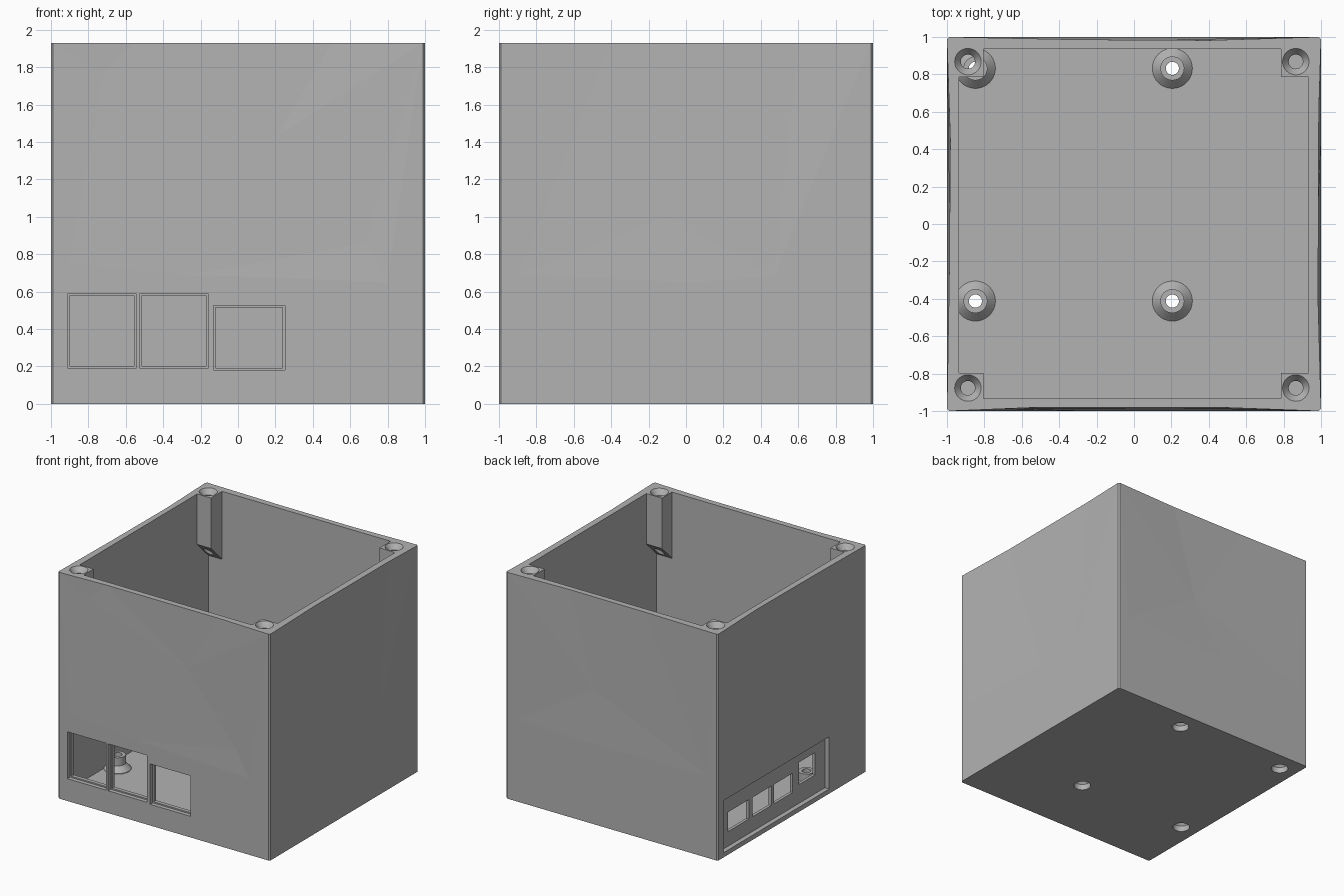
import bpy, bmesh, math
from mathutils import Vector
from mathutils.geometry import delaunay_2d_cdt

if "Cube" in bpy.data.objects:
    bpy.data.objects.remove(bpy.data.objects["Cube"])

H = 1.93       # box height
CH = 0.988     # panel half width (tiny corner chamfer)

grey = bpy.data.materials.new("plain grey")
grey.diffuse_color = (0.45, 0.45, 0.45, 1)
grey.use_nodes = True
grey.node_tree.nodes["Principled BSDF"].inputs["Base Color"].default_value = grey.diffuse_color


def finish(bm, name):
    bmesh.ops.recalc_face_normals(bm, faces=bm.faces)
    me = bpy.data.meshes.new(name)
    bm.to_mesh(me)
    bm.free()
    ob = bpy.data.objects.new(name, me)
    bpy.context.collection.objects.link(ob)
    me.materials.append(grey)
    return ob


def add_box(bm, x0, x1, y0, y1, z0, z1):
    vs = bmesh.ops.create_cube(bm, size=1)["verts"]
    for v in vs:
        v.co = Vector((x1 if v.co.x > 0 else x0, y1 if v.co.y > 0 else y0, z1 if v.co.z > 0 else z0))
    return vs


def add_lathe(bm, cx, cy, profile, n=40):
    """Closed solid of revolution; profile is (radius, z) from bottom to top."""
    rings = [[bm.verts.new((cx + r * math.cos(2 * math.pi * i / n),
                            cy + r * math.sin(2 * math.pi * i / n), z)) for i in range(n)]
             for r, z in profile]
    for a, b in zip(rings, rings[1:]):
        for i in range(n):
            j = (i + 1) % n
            bm.faces.new((a[i], a[j], b[j], b[i]))
    bm.faces.new(rings[0][::-1])
    bm.faces.new(rings[-1])


def boolean(target, tool, op):
    m = target.modifiers.new("bool", "BOOLEAN")
    m.object, m.operation, m.solver = tool, op, "EXACT"
    bpy.context.view_layer.objects.active = target
    bpy.ops.object.modifier_apply(modifier=m.name)
    bpy.data.objects.remove(tool, do_unlink=True)


# Outer block: four gently dented, faceted panels
# (top edge points as (u, depth), inner points as (u, z, depth))
panels = [
    ([(0.5, .018), (-0.55, .018)],
     [(.21, 1.43, .016), (.68, .86, .008), (.8, .65, 0), (-.25, .69, 0), (-.72, 1.77, .012), (-.9, .75, 0)]),
    ([(0.6, .012), (-0.4, .016)],
     [(.1, 1.7, .014), (-.1, 1.0, .01), (-.9, .69, 0), (.47, .68, 0), (.02, .65, 0)]),
    ([(0.3, .014), (-0.4, .018)],
     [(-.18, 1.14, .014), (.9, .7, 0), (-.9, .7, 0), (.1, .68, 0)]),
    ([(0.3, .012), (-0.45, .018)],
     [(-.1, 1.2, .012), (.85, .7, 0), (-.85, .7, 0), (0, .66, 0)]),
]
bm = bmesh.new()
corners, top_loop, bottom_loop = [], [], []
for k, (edge, inner) in enumerate(panels):
    pts = [(-CH, 0, 0), (CH, 0, 0), (CH, H, 0)] + [(u, H, d) for u, d in edge] + [(-CH, H, 0)]
    outline = list(range(len(pts)))
    pts += inner
    vs = []
    for u, z, d in pts:
        x, y = u, -1 + d
        for _ in range(k):
            x, y = -y, x
        vs.append(bm.verts.new((x, y, z)))
    res = delaunay_2d_cdt([Vector((u, z)) for u, z, d in pts], [], [outline], 1, 1e-6)
    for f in res[2]:
        bm.faces.new([vs[res[3][i][0]] for i in f])
    last = outline[-1]
    corners.append((vs[0], vs[1], vs[2], vs[last]))
    bottom_loop += [vs[0], vs[1]]
    top_loop += [vs[i] for i in range(last, 1, -1)]
for k in range(4):
    a, b = corners[k], corners[(k + 1) % 4]
    bm.faces.new((a[1], b[0], b[3], a[2]))
bm.faces.new(top_loop)
bm.faces.new(bottom_loop[::-1])
box = finish(bm, "enclosure_box")

# Cavity, leaving four screw posts with sloped undersides in the corners
bm = bmesh.new()
add_box(bm, -.935, .932, -.932, .935, .07, 2.1)
cavity = finish(bm, "cavity_cutter")
bm = bmesh.new()
for x0, x1 in ((-1.1, -.805), (.785, 1.1)):
    for y0, y1, inner in ((-1.1, -.797, -.797), (.785, 1.1, .785)):
        for v in add_box(bm, x0, x1, y0, y1, 1.5, 2.4):
            if v.co.z < 2:
                v.co.z = 1.5 - abs(v.co.y - inner)
boolean(cavity, finish(bm, "post_shapes"), "DIFFERENCE")
boolean(box, cavity, "DIFFERENCE")

# Board standoffs with flared feet
spots = [(x, y) for x in (-.848, .205) for y in (-.412, .832)]
bm = bmesh.new()
for x, y in spots:
    add_lathe(bm, x, y, [(.107, .03), (.107, .075), (.064, .12), (.064, .19)])
boolean(box, finish(bm, "standoffs"), "UNION")

# Screw holes: through the standoffs from below, and countersunk in the posts
bm = bmesh.new()
for x, y in spots:
    add_lathe(bm, x, y, [(.068, -.05), (.068, .05), (.035, .085), (.035, .3)])
for x in (-.888, .865):
    for y in (-.877, .868):
        add_lathe(bm, x, y, [(.038, 1.25), (.038, 1.885), (.078, 1.94)])
boolean(box, finish(bm, "screw_hole_cutter"), "DIFFERENCE")

# Front port windows: shallow outer rebate, then the through opening
front_ports = [(-.91, -.545, .19, .59), (-.525, -.16, .19, .59), (-.13, .25, .18, .525)]
for inset, depth, name in ((0, -.965, "rebate_cutter"), (.011, -.85, "window_cutter")):
    bm = bmesh.new()
    for x0, x1, z0, z1 in front_ports:
        add_box(bm, x0 + inset, x1 - inset, -1.1, depth, z0 + inset, z1 - inset)
    boolean(box, finish(bm, name), "DIFFERENCE")

# Left side: long recess with four connector openings
bm = bmesh.new()
add_box(bm, -1.1, -.96, -.5, .92, .04, .485)
boolean(box, finish(bm, "recess_cutter"), "DIFFERENCE")
bm = bmesh.new()
for yc, w, z0, z1 in ((.665, .28, .165, .33), (.347, .25, .165, .33), (.06, .25, .165, .33), (-.26, .22, .2, .39)):
    add_box(bm, -1.1, -.9, yc - w / 2, yc + w / 2, z0, z1)
boolean(box, finish(bm, "connector_cutter"), "DIFFERENCE")

# One flat grey, flat facets
box.data.materials.clear()
box.data.materials.append(grey)
for p in box.data.polygons:
    p.material_index = 0
    p.use_smooth = False
